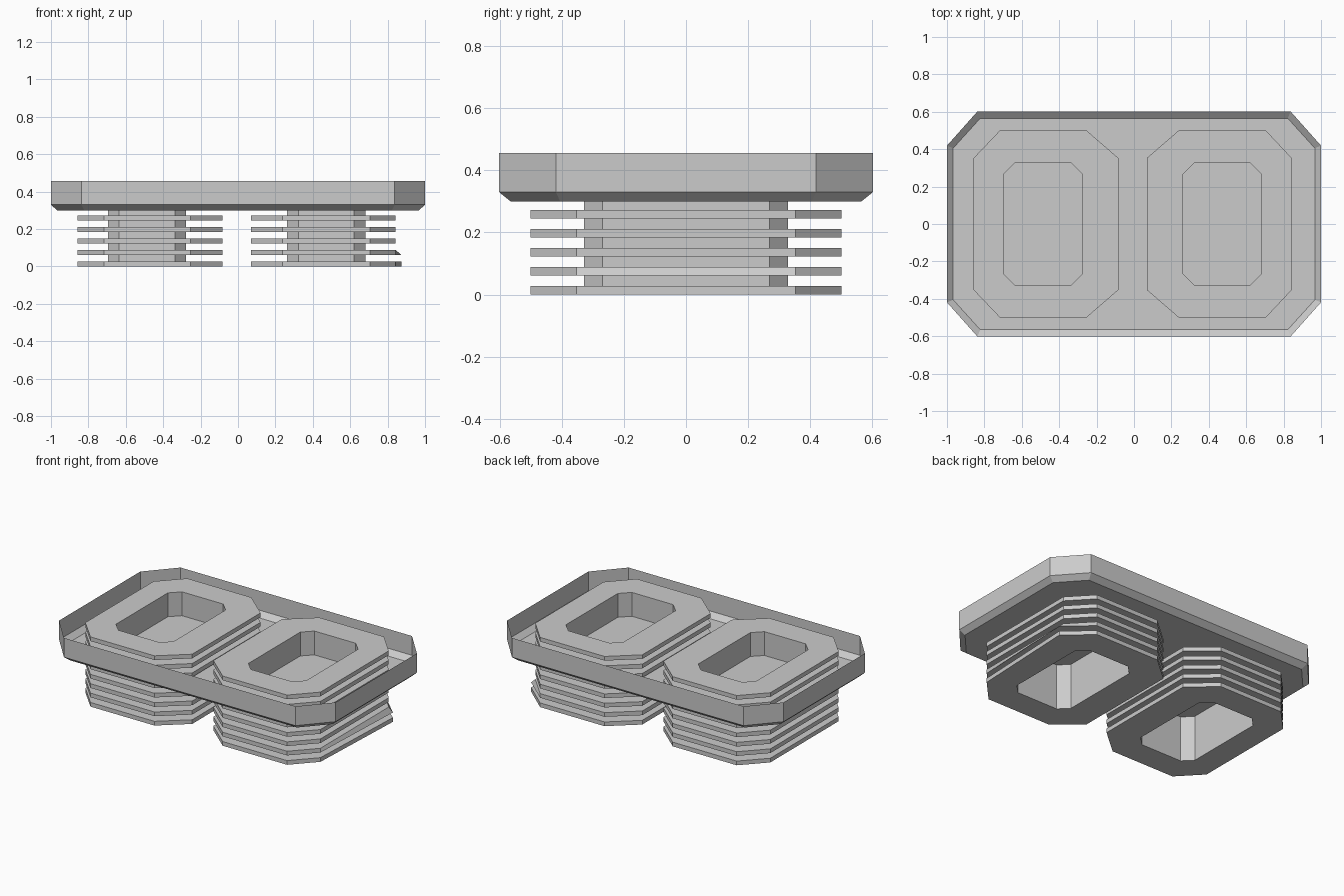
import bpy, bmesh

if "Cube" in bpy.data.objects:
    bpy.data.objects.remove(bpy.data.objects["Cube"])


def octagon(x0, x1, y, cx0, cx1, cy):
    """Eight-sided outline, counter-clockwise; cx0/cx1/cy are corner cut sizes."""
    return [(x0 + cx0, -y), (x1 - cx1, -y), (x1, cy - y), (x1, y - cy),
            (x1 - cx1, y), (x0 + cx0, y), (x0, y - cy), (x0, cy - y)]


def add_loop(bm, outline, z):
    return [bm.verts.new((x, y, z)) for x, y in outline]


def bridge(bm, a, b):
    n = len(a)
    for i in range(n):
        j = (i + 1) % n
        bm.faces.new((a[i], a[j], b[j], b[i]))


def finish(bm, name):
    mesh = bpy.data.meshes.new(name)
    bm.to_mesh(mesh)
    bm.free()
    obj = bpy.data.objects.new(name, mesh)
    bpy.context.collection.objects.link(obj)
    return obj


# Open tray: thin floor, sloped lower edge and upright wall
bm = bmesh.new()
floor_outline = octagon(-0.967, 0.967, 0.565, 0.145, 0.145, 0.16)
rim_outline = octagon(-1, 1, 0.602, 0.163, 0.163, 0.183)
floor = add_loop(bm, floor_outline, 0.30)
lower = add_loop(bm, rim_outline, 0.33)
rim = add_loop(bm, rim_outline, 0.456)
bridge(bm, floor, lower)
bridge(bm, lower, rim)
bm.faces.new(floor[::-1])
finish(bm, "tray")

# Two finned stacks: flat rings joined by short tube walls
COUNT, STEP, THICK = 8, 0.0612, 0.0275
stacks = {
    "left": (octagon(-0.857, -0.084, 0.5, 0.14, 0.17, 0.147),
             octagon(-0.695, -0.277, 0.328, 0.06, 0.06, 0.06)),
    "right": (octagon(0.069, 0.843, 0.5, 0.17, 0.138, 0.147),
              octagon(0.263, 0.681, 0.328, 0.06, 0.06, 0.06)),
}
for side, (outer, inner) in stacks.items():
    fins, core = bmesh.new(), bmesh.new()
    for k in range(COUNT):
        z = k * STEP
        ob, ot = add_loop(fins, outer, z), add_loop(fins, outer, z + THICK)
        ib, it = add_loop(fins, inner, z), add_loop(fins, inner, z + THICK)
        bridge(fins, ob, ot)
        bridge(fins, ot, it)
        bridge(fins, it, ib)
        bridge(fins, ib, ob)
        # The lowest right fins have one corner pulled outwards
        if side == "right" and k < 2:
            for v in ([ob[3], ot[3]] if k == 0 else [ob[3]]):
                v.co.x = 0.873
        if k < COUNT - 1:
            bridge(core, add_loop(core, inner, z + THICK),
                   add_loop(core, inner, z + STEP))
    finish(fins, side + "_fins")
    finish(core, side + "_core_wall")
